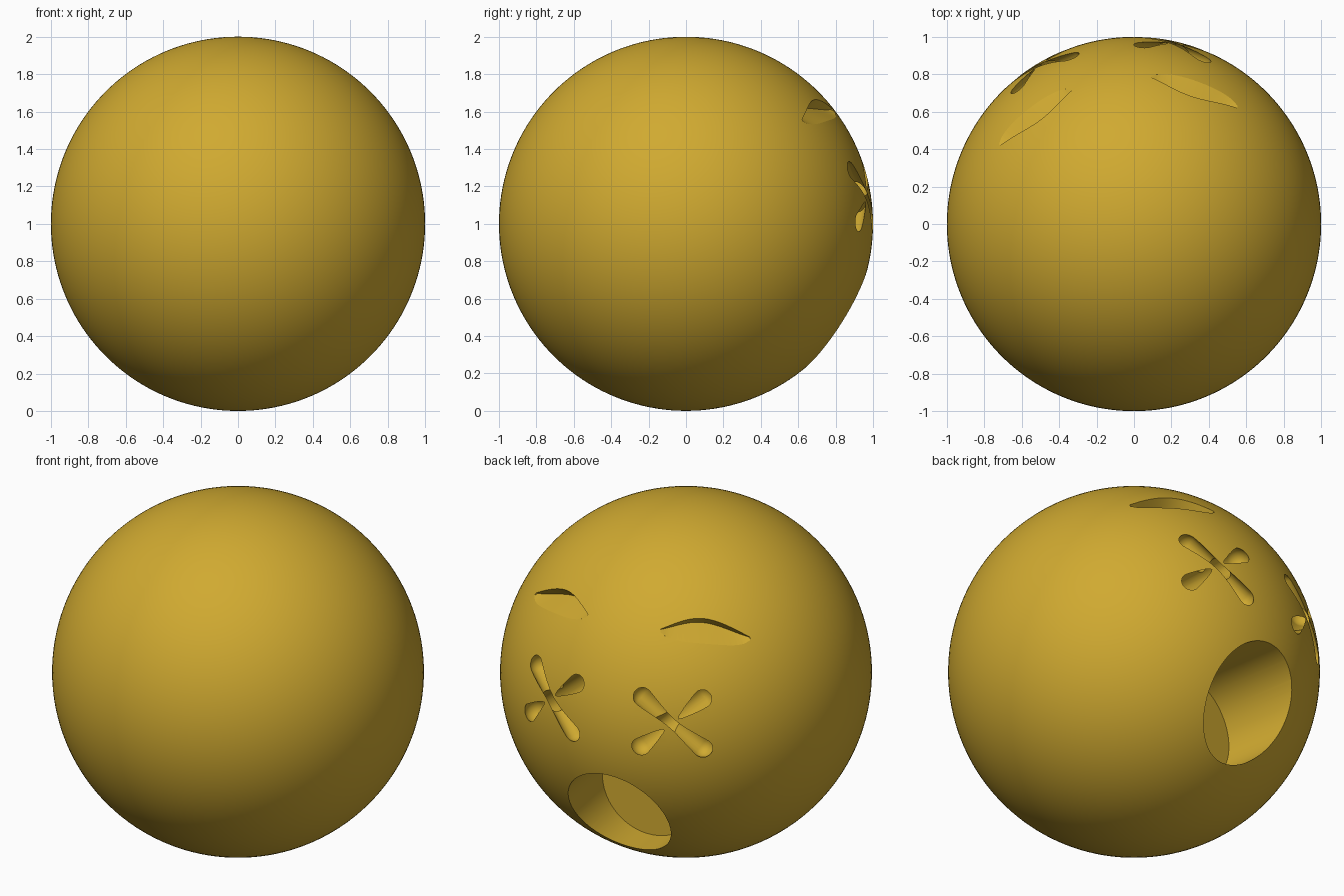
import bpy
import bmesh
from math import sin, cos, pi, radians
from mathutils import Vector, Matrix

if "Cube" in bpy.data.objects:
    bpy.data.objects.remove(bpy.data.objects["Cube"], do_unlink=True)

FACE = -9.0  # heading of the face, in degrees from +y towards +x
CENTRE = Vector((0, 0, 1))


def on_ball(side, up, r=1.0):
    """Point at a sideways and upward angle from the middle of the face."""
    a, e = radians(FACE + side), radians(up)
    return CENTRE + r * Vector((sin(a) * cos(e), cos(a) * cos(e), sin(e)))


def add_object(name, bm):
    bmesh.ops.recalc_face_normals(bm, faces=bm.faces[:])
    mesh = bpy.data.meshes.new(name)
    bm.to_mesh(mesh)
    bm.free()
    obj = bpy.data.objects.new(name, mesh)
    bpy.context.scene.collection.objects.link(obj)
    return obj


def capsule(name, a, b, radius):
    """Round-ended bar between two points."""
    bm = bmesh.new()
    for p in (a, b):
        bmesh.ops.create_icosphere(bm, subdivisions=4, radius=radius,
                                   matrix=Matrix.Translation(p))
    hull = bmesh.ops.convex_hull(bm, input=bm.verts[:])
    inside = [g for g in hull["geom_interior"] if isinstance(g, bmesh.types.BMVert)]
    bmesh.ops.delete(bm, geom=inside, context="VERTS")
    return add_object(name, bm)


def brow(name, sign, steps=32):
    """Arched wedge: deep along the upper edge, fading out below."""
    bm = bmesh.new()
    rings = []
    for i in range(steps + 1):
        t = i / steps
        swell = max(sin(pi * t), 0.03) ** 0.6
        side = sign * (16 + 34.5 * t)
        top = 38 - 4 * t + 5.5 * sin(pi * t)
        low = top - 8 * swell
        section = ((top, 1.05), (top, 1 - 0.075 * swell), (low, 1.0), (low, 1.05))
        rings.append([bm.verts.new(on_ball(side, up, r)) for up, r in section])
    for p, q in zip(rings, rings[1:]):
        for j in range(4):
            k = (j + 1) % 4
            bm.faces.new((p[j], p[k], q[k], q[j]))
    bm.faces.new(rings[0])
    bm.faces.new(rings[-1])
    bmesh.ops.triangulate(bm, faces=bm.faces[:])
    return add_object(name, bm)


def mouth(name, radius=0.295, floor=0.42, length=1.0):
    """Level round bore running in from the face."""
    bm = bmesh.new()
    heading = Matrix.Rotation(radians(-FACE), 4, "Z")
    place = (Matrix.Translation((0, 0, 0.505)) @ heading
             @ Matrix.Translation((0, floor + length / 2, 0))
             @ Matrix.Rotation(pi / 2, 4, "X"))
    bmesh.ops.create_cone(bm, cap_ends=True, segments=96, radius1=radius,
                          radius2=radius, depth=length, matrix=place)
    return add_object(name, bm)


# Ball
bm = bmesh.new()
bmesh.ops.create_uvsphere(bm, u_segments=160, v_segments=80, radius=1.0,
                          matrix=Matrix.Translation(CENTRE))
ball = add_object("ball", bm)

gold = bpy.data.materials.new("golden_yellow")
gold.use_nodes = True
gold.diffuse_color = (0.63, 0.40, 0.03, 1)
gold.node_tree.nodes["Principled BSDF"].inputs["Base Color"].default_value = gold.diffuse_color
ball.data.materials.append(gold)

# Cutters: mouth, crossed eyes and brows
cutters = [mouth("mouth_cutter")]
for label, sign in (("left", 1), ("right", -1)):
    mid = sign * 21.6
    cutters.append(capsule(label + "_eye_falling_bar",
                           on_ball(mid + 9.7, 16.5, 0.968),
                           on_ball(mid - 9.7, 0.5, 0.968), 0.06))
    cutters.append(capsule(label + "_eye_rising_bar",
                           on_ball(mid + 9.7, 0.5, 0.955),
                           on_ball(mid - 9.7, 16.5, 0.955), 0.066))
    cutters.append(brow(label + "_brow_cutter", sign))

for cutter in cutters:
    cutter.hide_render = True
    cut = ball.modifiers.new(cutter.name, "BOOLEAN")
    cut.operation = "DIFFERENCE"
    cut.solver = "EXACT"
    cut.object = cutter

# Bake the cuts and remove the cutters
bpy.context.view_layer.update()
graph = bpy.context.evaluated_depsgraph_get()
carved = bpy.data.meshes.new_from_object(ball.evaluated_get(graph))
ball.modifiers.clear()
ball.data = carved
carved.materials.clear()
carved.materials.append(gold)
for poly in carved.polygons:
    poly.material_index = 0
for cutter in cutters:
    bpy.data.objects.remove(cutter, do_unlink=True)

bpy.ops.object.select_all(action="DESELECT")
ball.select_set(True)
bpy.context.view_layer.objects.active = ball
bpy.ops.object.shade_smooth_by_angle(angle=radians(30))
